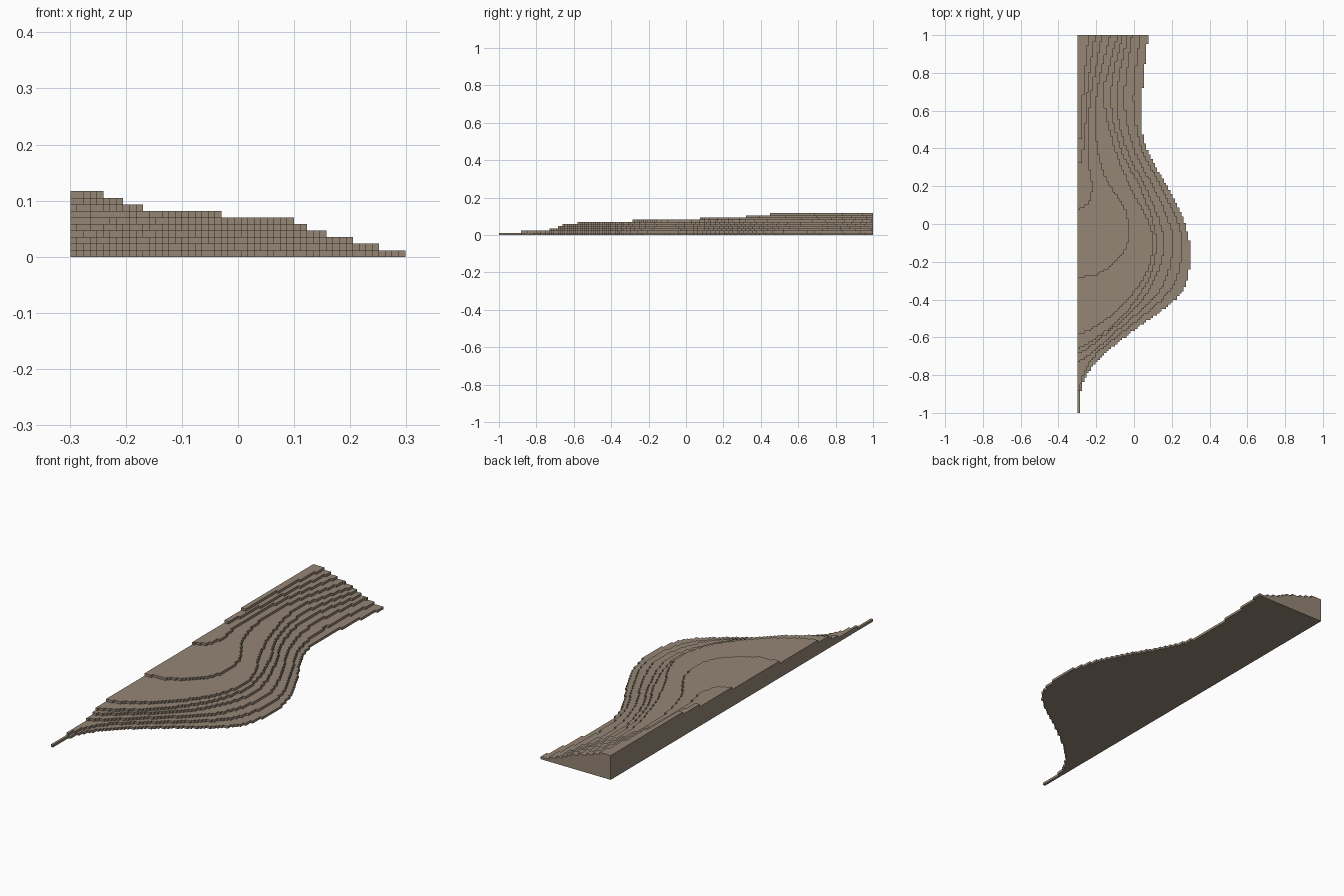
import bpy
import bmesh
import math

CELL = 2 / 171          # edge of one square step
COLS, ROWS = 51, 171    # plan size in steps
LEFT = -COLS * CELL / 2

# Outline of each terrace, lowest first: (y, x of its outer edge)
terraces = []


def terrace(*points):
    terraces.append(points)


terrace((-1, -.29), (-.9, -.285), (-.8, -.25), (-.7, -.17), (-.57, -.01), (-.4, .22),
        (-.3, .28), (-.14, .297), (0, .27), (.15, .205), (.35, .09), (.5, .042),
        (.7, .045), (1, .075))
terrace((-.88, -.29), (-.78, -.26), (-.68, -.19), (-.55, -.03), (-.4, .15), (-.3, .22),
        (-.15, .25), (0, .235), (.2, .145), (.4, .04), (.65, 0), (1, .03))
terrace((-.73, -.29), (-.68, -.22), (-.55, -.07), (-.4, .1), (-.3, .165), (-.14, .205),
        (0, .19), (.2, .1), (.4, 0), (.65, -.05), (1, -.01))
terrace((-.69, -.29), (-.64, -.22), (-.5, -.05), (-.35, .08), (-.14, .157), (0, .14),
        (.2, .06), (.4, -.04), (.65, -.09), (1, -.035))
terrace((-.66, -.29), (-.62, -.22), (-.5, -.07), (-.3, .075), (-.12, .122), (0, .105),
        (.2, .03), (.4, -.07), (.68, -.12), (1, -.06))
terrace((-.58, -.29), (-.56, -.23), (-.45, -.08), (-.27, .06), (-.12, .1), (0, .08),
        (.2, -.02), (.4, -.1), (.68, -.16), (.85, -.125), (1, -.085))
terrace((-.285, -.29), (-.27, -.2), (-.17, -.07), (-.06, -.03), (.08, -.05), (.25, -.15),
        (.45, -.2), (.7, -.195), (1, -.125))
terrace((.08, -.29), (.11, -.24), (.2, -.22), (.3, -.235), (.6, -.235), (1, -.17))
terrace((.32, -.275), (.5, -.26), (.75, -.24), (1, -.205))
terrace((.45, -.28), (.75, -.265), (1, -.24))


def slope(points, i):
    """Tangent of the outline at a point."""
    a = points[max(i - 1, 0)]
    b = points[min(i + 1, len(points) - 1)]
    return (b[1] - a[1]) / (b[0] - a[0])


def edge_x(points, y):
    """Smooth curve through the outline points, or None in front of the terrace."""
    if y < points[0][0]:
        return None
    for i in range(len(points) - 1):
        (y0, x0), (y1, x1) = points[i], points[i + 1]
        if y <= y1:
            span = y1 - y0
            t = (y - y0) / span
            u = 1 - t
            return (x0 * u * u * (1 + 2 * t) + x1 * t * t * (3 - 2 * t)
                    + span * t * u * (slope(points, i) * u - slope(points, i + 1) * t))
    return points[-1][1]


def edge_column(points, row):
    x = edge_x(points, (row + .5) * CELL - 1)
    if x is None:
        return 0
    return min(COLS, max(1, round((x - LEFT) / CELL)))


# Number of stacked steps in every square of the plan
edges = [[edge_column(points, row) for row in range(ROWS)] for points in terraces]


def height(col, row):
    if not (0 <= col < COLS and 0 <= row < ROWS):
        return 0
    return sum(col < layer[row] for layer in edges)


bm = bmesh.new()
corners = {}


def corner(key):
    """Shared vertex at a grid position."""
    if key not in corners:
        i, j, k = key
        corners[key] = bm.verts.new((LEFT + i * CELL, j * CELL - 1, k * CELL))
    return corners[key]


def quad(*keys):
    bm.faces.new([corner(key) for key in keys])


for c in range(COLS):
    for r in range(ROWS):
        h = height(c, r)
        if h == 0:
            continue
        # Tread and underside
        quad((c, r, h), (c + 1, r, h), (c + 1, r + 1, h), (c, r + 1, h))
        quad((c, r, 0), (c, r + 1, 0), (c + 1, r + 1, 0), (c + 1, r, 0))
        # Risers towards lower neighbours
        for dc, dr, a, b in (
            (-1, 0, (c, r + 1), (c, r)),
            (1, 0, (c + 1, r), (c + 1, r + 1)),
            (0, -1, (c, r), (c + 1, r)),
            (0, 1, (c + 1, r + 1), (c, r + 1)),
        ):
            for k in range(height(c + dc, r + dr), h):
                quad((*a, k), (*b, k), (*b, k + 1), (*a, k + 1))

# Merge flat areas into single faces
bmesh.ops.dissolve_limit(bm, angle_limit=math.radians(1),
                         verts=bm.verts[:], edges=bm.edges[:])

earth = bpy.data.materials.new("earth_brown")
earth.use_nodes = True
colour = (.30, .24, .18, 1)
earth.diffuse_color = colour
earth.node_tree.nodes["Principled BSDF"].inputs["Base Color"].default_value = colour

default_cube = bpy.data.objects.get("Cube")
if default_cube:
    bpy.data.objects.remove(default_cube, do_unlink=True)

mesh = bpy.data.meshes.new("terraced_hillside")
bm.to_mesh(mesh)
bm.free()
mesh.materials.append(earth)
hillside = bpy.data.objects.new("terraced_hillside", mesh)
bpy.context.collection.objects.link(hillside)
